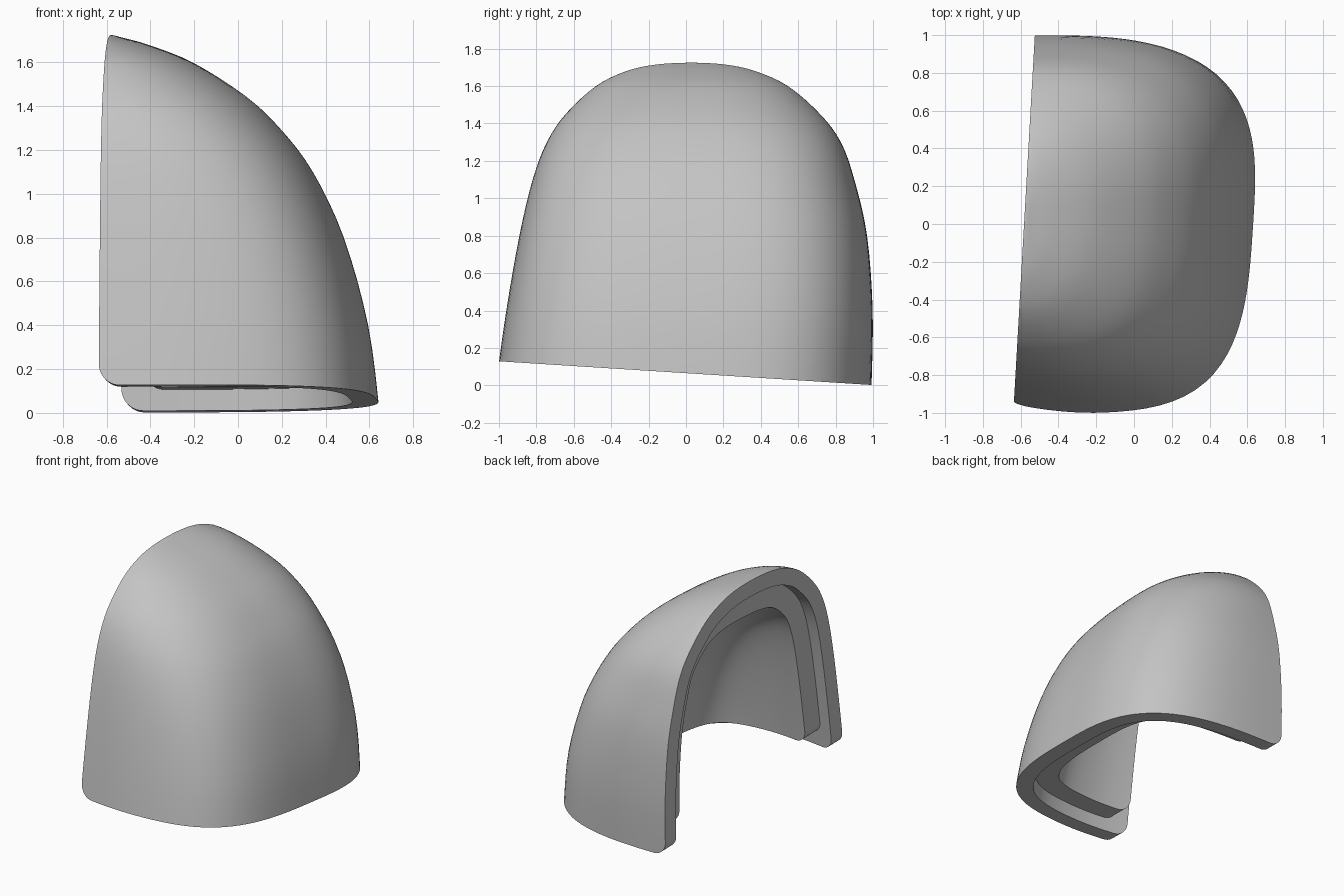
import bpy, bmesh, math
from mathutils import Vector

cube = bpy.data.objects.get("Cube")
if cube:
    bpy.data.objects.remove(cube)

grey = bpy.data.materials.new("plain grey")
grey.use_nodes = True
COLOUR = (0.55, 0.55, 0.55, 1)
grey.diffuse_color = COLOUR
grey.node_tree.nodes["Principled BSDF"].inputs["Base Color"].default_value = COLOUR

# Dome outline by height: z, nose x, right-hand y, left-hand y
LEVELS = [Vector(r) for r in (
    (-0.3, 0.65, -1.06, 0.975), (-0.15, 0.645, -1.04, 0.985), (0, 0.637, -1.02, 0.992),
    (0.4, 0.585, -0.964, 0.998), (0.8, 0.475, -0.895, 0.968), (1.1, 0.335, -0.825, 0.9),
    (1.3, 0.185, -0.75, 0.828), (1.45, 0.025, -0.65, 0.717), (1.6, -0.21, -0.485, 0.545),
    (1.68, -0.41, -0.32, 0.37), (1.715, -0.535, -0.16, 0.21), (1.725, -0.58, 0.03, 0.03),
    (1.715, -0.62, 0.22, -0.15))]
STEPS, COLS, TOP = 4, 64, 1.725


def opening_x(y):
    return -0.585 + 0.057 * y


def floor_z(y):
    return 0.062 - 0.0635 * y


def spline(a, b, c, d, t):
    return 0.5 * (2 * b + (c - a) * t + (2 * a - 5 * b + 4 * c - d) * t * t
                  + (3 * b - a - 3 * c + d) * t ** 3)


def radius(c, s, m, n):
    lo, hi = 0.0, 1.5
    for _ in range(30):
        r = (lo + hi) / 2
        if (r * c) ** m + (r * s) ** n < 1:
            lo = r
        else:
            hi = r
    return lo


def section(level):
    """Horizontal U-shaped section, as (point, distance from opening)."""
    z, nose, y0, y1 = level
    mid, half = (y0 + y1) / 2, (y1 - y0) / 2
    length = max(nose - opening_x(mid), 0.002)
    fade = 1 - max(0, min(1, z / TOP)) ** 2.5
    ring = []
    for j in range(COLS + 1):
        a = math.pi * (j / COLS - 0.5)
        c, s = max(math.cos(a), 0), math.sin(a)
        # The front corner is squarer than the back one
        m = 1.6 + fade * (2.3 - 0.8 * math.tanh(3 * s))
        r = radius(c, abs(s), m, 2.6 + 0.5 * fade)
        t = r * c
        y = mid + half * r * s
        if s < 0:
            y += 0.05 * fade * half * abs(s) * max(0, 1 - 2.5 * t) ** 2
        ring.append((Vector((opening_x(y) + t * length, y, z)), t * length))
    return ring


def dome():
    """Points, inward directions and faces of the open dome."""
    rows = []
    for i in range(1, len(LEVELS) - 2):
        for k in range(STEPS):
            rows.append(section(spline(*LEVELS[i - 1:i + 3], k / STEPS)))
    bm = bmesh.new()
    inset, grid = [], []
    for row in rows:
        grid.append([bm.verts.new(p) for p, _ in row])
        inset += [d for _, d in row]
    peak = bm.verts.new((opening_x(0.03), 0.03, TOP))
    inset.append(0)
    for lower, upper in zip(grid, grid[1:]):
        for j in range(COLS):
            bm.faces.new((lower[j], lower[j + 1], upper[j + 1], upper[j]))
    for j in range(COLS):
        bm.faces.new((grid[-1][j], grid[-1][j + 1], peak))
    bm.normal_update()
    bm.verts.index_update()
    points, inward = [], []
    for v, d in zip(bm.verts, inset):
        n = -v.normal
        n.x = n.x * min(1, d / 0.25) + 0.057 * n.y * max(0, 1 - d / 0.25)
        points.append(v.co.copy())
        inward.append(n.normalized())
    faces = [[v.index for v in f.verts] for f in bm.faces]
    rim = [[v.index for v in e.verts] for e in bm.edges if e.is_boundary]
    bm.free()
    return points, inward, faces, rim


def add_object(name, bm):
    bmesh.ops.recalc_face_normals(bm, faces=bm.faces)
    mesh = bpy.data.meshes.new(name)
    bm.to_mesh(mesh)
    bm.free()
    mesh.materials.append(grey)
    obj = bpy.data.objects.new(name, mesh)
    bpy.context.collection.objects.link(obj)
    return obj


def trim_block(shift):
    """Slanted block with a rounded lower corner at the opening."""
    r = 0.1
    profile = [(r - r * math.cos(a), r - r * math.sin(a))
               for a in (math.pi / 2 * i / 10 for i in range(11))]
    profile += [(2, 0), (2, 2.2), (0, 2.2)]
    bm = bmesh.new()
    ends = [[bm.verts.new((opening_x(y) + shift + x, y, floor_z(y) + shift + z))
             for x, z in profile] for y in (-1.4, 1.4)]
    bm.faces.new(ends[0])
    bm.faces.new(ends[1])
    for i in range(len(profile)):
        bm.faces.new((ends[0][i - 1], ends[0][i], ends[1][i], ends[1][i - 1]))
    return add_object("trim_helper", bm)


def layer(name, outer, inner, shift):
    """Closed shell between two depths, trimmed at the opening and floor."""
    bm = bmesh.new()
    skins = [[bm.verts.new(p + n * d) for p, n in zip(POINTS, INWARD)] for d in (outer, inner)]
    for f in FACES:
        bm.faces.new([skins[0][i] for i in f])
        bm.faces.new([skins[1][i] for i in reversed(f)])
    for a, b in RIM:
        bm.faces.new((skins[0][a], skins[0][b], skins[1][b], skins[1][a]))
    obj = add_object(name, bm)
    helper = trim_block(shift)
    mod = obj.modifiers.new("trim", 'BOOLEAN')
    mod.operation, mod.solver, mod.object = 'INTERSECT', 'EXACT', helper
    bpy.ops.object.select_all(action='DESELECT')
    obj.select_set(True)
    bpy.context.view_layer.objects.active = obj
    bpy.ops.object.modifier_apply(modifier=mod.name)
    bpy.data.objects.remove(helper)
    bpy.ops.object.shade_smooth_by_angle(angle=math.radians(35))


POINTS, INWARD, FACES, RIM = dome()
layer("outer_shell", 0, 0.12, 0.003)
layer("inner_lining", 0.117, 0.285, 0.1)
